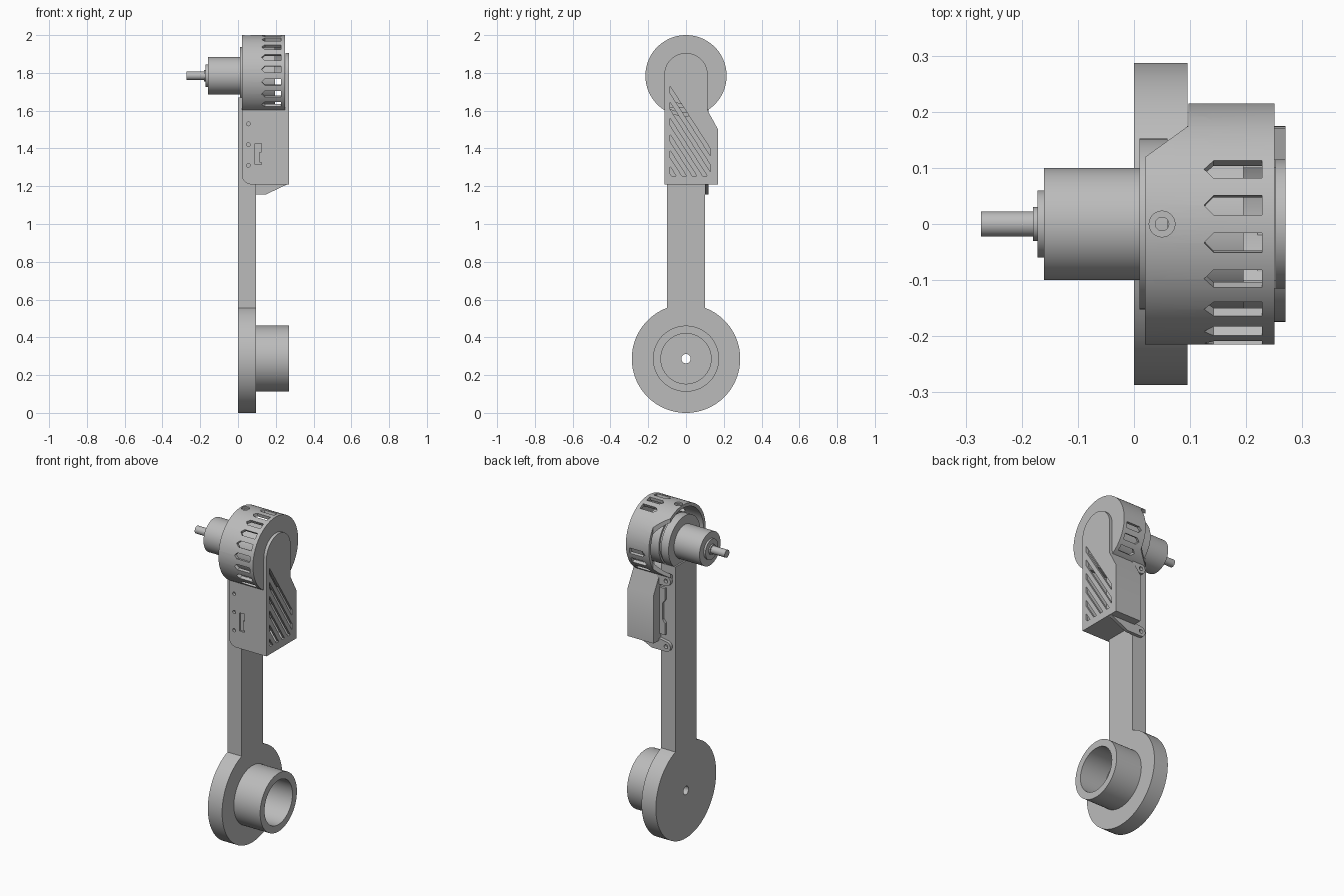
import bpy, bmesh
from math import sin, cos, asin, pi, radians
from mathutils import Matrix

cube = bpy.data.objects.get("Cube")
if cube:
    bpy.data.objects.remove(cube, do_unlink=True)

grey = bpy.data.materials.new("plain_grey")
grey.use_nodes = True
grey.diffuse_color = (0.5, 0.5, 0.5, 1)
grey.node_tree.nodes["Principled BSDF"].inputs["Base Color"].default_value = (0.5, 0.5, 0.5, 1)

HUB_Z = 1.785     # upper axis
BASE_Z = 0.287    # lower axis


def finish(name, bm):
    bmesh.ops.remove_doubles(bm, verts=bm.verts, dist=1e-5)
    bmesh.ops.recalc_face_normals(bm, faces=bm.faces)
    mesh = bpy.data.meshes.new(name)
    bm.to_mesh(mesh)
    bm.free()
    mesh.materials.append(grey)
    obj = bpy.data.objects.new(name, mesh)
    bpy.context.collection.objects.link(obj)
    return obj


def prism(name, outline, axis, lo, hi):
    """Extrude a 2D outline along an axis."""
    def place(p, t):
        return {"x": (t, *p), "y": (p[0], t, p[1]), "z": (*p, t)}[axis]
    bm = bmesh.new()
    ends = [[bm.verts.new(place(p, t)) for p in outline] for t in (lo, hi)]
    for ring in ends:
        bm.faces.new(ring)
    n = len(outline)
    for i in range(n):
        j = (i + 1) % n
        bm.faces.new((ends[0][i], ends[0][j], ends[1][j], ends[1][i]))
    return finish(name, bm)


def lathe(name, profile, z, n=96):
    """Revolve a closed (x, radius) profile around a line along x."""
    bm = bmesh.new()
    rings = [[bm.verts.new((x, r * cos(2 * pi * k / n), z + r * sin(2 * pi * k / n)))
              for x, r in profile] for k in range(n)]
    m = len(profile)
    for k in range(n):
        a, b = rings[k], rings[(k + 1) % n]
        for i in range(m):
            j = (i + 1) % m
            if profile[i][1] or profile[j][1]:
                bm.faces.new((a[i], a[j], b[j], b[i]))
    bmesh.ops.dissolve_degenerate(bm, edges=bm.edges, dist=1e-6)
    return finish(name, bm)


def arc(cx, cy, r, start, end, n=24):
    return [(cx + r * cos(start + (end - start) * i / n),
             cy + r * sin(start + (end - start) * i / n)) for i in range(n + 1)]


def circle(cx, cy, r, n=32):
    return arc(cx, cy, r, 0, 2 * pi, n)[:-1]


def rect(x0, y0, x1, y1):
    return [(x0, y0), (x1, y0), (x1, y1), (x0, y1)]


def combine(obj, others, operation="DIFFERENCE"):
    """Apply booleans, then discard the helper solids."""
    for o in others:
        mod = obj.modifiers.new("bool", "BOOLEAN")
        mod.operation, mod.solver, mod.object = operation, "EXACT", o
    deps = bpy.context.evaluated_depsgraph_get()
    mesh = bpy.data.meshes.new_from_object(obj.evaluated_get(deps))
    obj.modifiers.clear()
    obj.data = mesh
    for o in others:
        bpy.data.objects.remove(o, do_unlink=True)


# Arm with round foot and drilled centre
half = asin(0.1 / BASE_Z)
arm = prism("arm", [(0.1, 1.67), (-0.1, 1.67)]
            + arc(0, BASE_Z, BASE_Z, pi / 2 + half, 5 * pi / 2 - half, 80), "x", 0, 0.095)
combine(arm, [prism("hole", circle(0, BASE_Z, 0.025), "x", -0.1, 0.2)])

# Hollow handle boss on the foot
lathe("foot_boss", [(0.094, 0.133), (0.094, 0.175), (0.27, 0.175), (0.27, 0.133)], BASE_Z)

# Motor with stepped nose and shaft
lathe("motor", [(0.03, 0), (0.03, 0.1), (-0.16, 0.1), (-0.16, 0.06), (-0.172, 0.06),
                (-0.172, 0.03), (-0.18, 0.03), (-0.18, 0.0225), (-0.273, 0.0225), (-0.273, 0)], HUB_Z)
lathe("motor_mount", [(0.01, 0), (0.01, 0.152), (0.06, 0.152), (0.06, 0.14),
                      (0.075, 0.14), (0.075, 0.152), (0.195, 0.152), (0.195, 0)], HUB_Z)

# Vented round housing, cut back on the rear side
housing = lathe("round_housing", [(0.02, 0.195), (0.02, 0.215), (0.25, 0.215), (0.25, 0),
                                  (0.235, 0), (0.235, 0.195)], HUB_Z, 120)
cutters = [prism("rear_cut", [(0, 0.105), (0.097, 0.175), (0.097, 0.3), (0, 0.3)], "z", 1.4, 2.1),
           prism("screw_hole", circle(0.05, 0, 0.012), "z", 1.9, 2.1),
           prism("screw_sink", circle(0.05, 0, 0.023), "z", 1.99, 2.1)]
for k in range(-8, 8):
    vent = prism("vent", [(0.125, 0), (0.142, -0.0175), (0.228, -0.0175),
                          (0.228, 0.0175), (0.142, 0.0175)], "z", 0.17, 0.25)
    vent.data.transform(Matrix.Translation((0, 0, HUB_Z)) @ Matrix.Rotation(radians(9 + 18 * k), 4, "X"))
    cutters.append(vent)
combine(housing, cutters)

# Electronics cover: hollow box, arched outer panel and front side wall
cover = prism("cover", [(-0.115, 1.21), (0.17, 1.21), (0.17, 1.5), (0.115, 1.6),
                        (0.115, 1.62), (-0.115, 1.62)], "x", 0.097, 0.27)
combine(cover, [prism("cavity", [(-0.1, 1.225), (0.155, 1.225), (0.155, 1.49), (0.1, 1.59),
                                 (0.1, 1.7), (-0.1, 1.7)], "x", 0.112, 0.255)])
panel = prism("panel", [(-0.115, 1.58), (0.115, 1.58)] + arc(0, 1.79, 0.115, 0, pi, 40), "x", 0.252, 0.27)
wall = prism("wall", [(0.2, 1.21), (0.2, 1.62), (0.02, 1.62)]
             + arc(0.07, 1.26, 0.05, pi, 1.5 * pi, 12), "y", -0.115, -0.1)
combine(cover, [panel, wall], "UNION")

# Slanted vents, screw holes and switch window in the cover
LEFT, RIGHT, BOTTOM, SLOPE, TALL = -0.085, 0.13, 1.255, 1.55, 0.037


def slant_vent(top):
    def end(z):
        y = min(RIGHT, LEFT + (z - BOTTOM) / SLOPE)
        return (y, z - SLOPE * (y - LEFT))
    upper, lower = end(top), end(top - TALL)
    corner = [(RIGHT, BOTTOM)] if upper[0] == RIGHT and lower[0] < RIGHT else []
    return [(LEFT, top), (LEFT, top - TALL), lower] + corner + [upper]


def slant_cutters():
    return [prism("slant", slant_vent(1.73 - 0.085 * i), "x", 0.22, 0.3) for i in range(6)]


# Further vents fill the lower right corner as the rows run out at the side
combine(cover, slant_cutters()
        + [prism("screw", circle(0.055, z, 0.01, 20), "y", -0.2, -0.09) for z in (1.31, 1.42, 1.53)]
        + [prism("window", rect(0.09, 1.315, 0.125, 1.425), "y", -0.2, -0.104)])
combine(housing, slant_cutters())
prism("switch_slider", rect(0.113, 1.325, 0.124, 1.38), "y", -0.112, -0.103)

# Rear mounting flange and screw lugs
prism("rear_flange", [(0.1, 1.25), (0.06, 1.25), (0.06, 1.32), (0.075, 1.34), (0.075, 1.44),
                      (0.06, 1.46), (0.06, 1.53), (0.1, 1.53)], "y", 0.1, 0.115)
lug = prism("lower_lug", [(0.265, 1.212), (0.145, 1.155)]
            + arc(0.05, 1.185, 0.03, 1.5 * pi, 0.5 * pi, 16) + [(0.11, 1.225)], "y", 0.1, 0.12)
combine(lug, [prism("hole", circle(0.05, 1.185, 0.012, 20), "y", 0, 0.2)])
lug = prism("upper_lug", [(0.11, 1.55)] + arc(0.05, 1.58, 0.03, 1.5 * pi, 0.5 * pi, 16)
            + [(0.11, 1.61)], "y", 0.1, 0.12)
combine(lug, [prism("hole", circle(0.05, 1.58, 0.012, 20), "y", 0, 0.2)])

# Smooth round surfaces, crisp edges
bpy.ops.object.select_all(action="DESELECT")
for obj in bpy.context.collection.objects:
    if obj.type == "MESH":
        obj.select_set(True)
        bpy.context.view_layer.objects.active = obj
bpy.ops.object.shade_smooth_by_angle(angle=radians(30))
